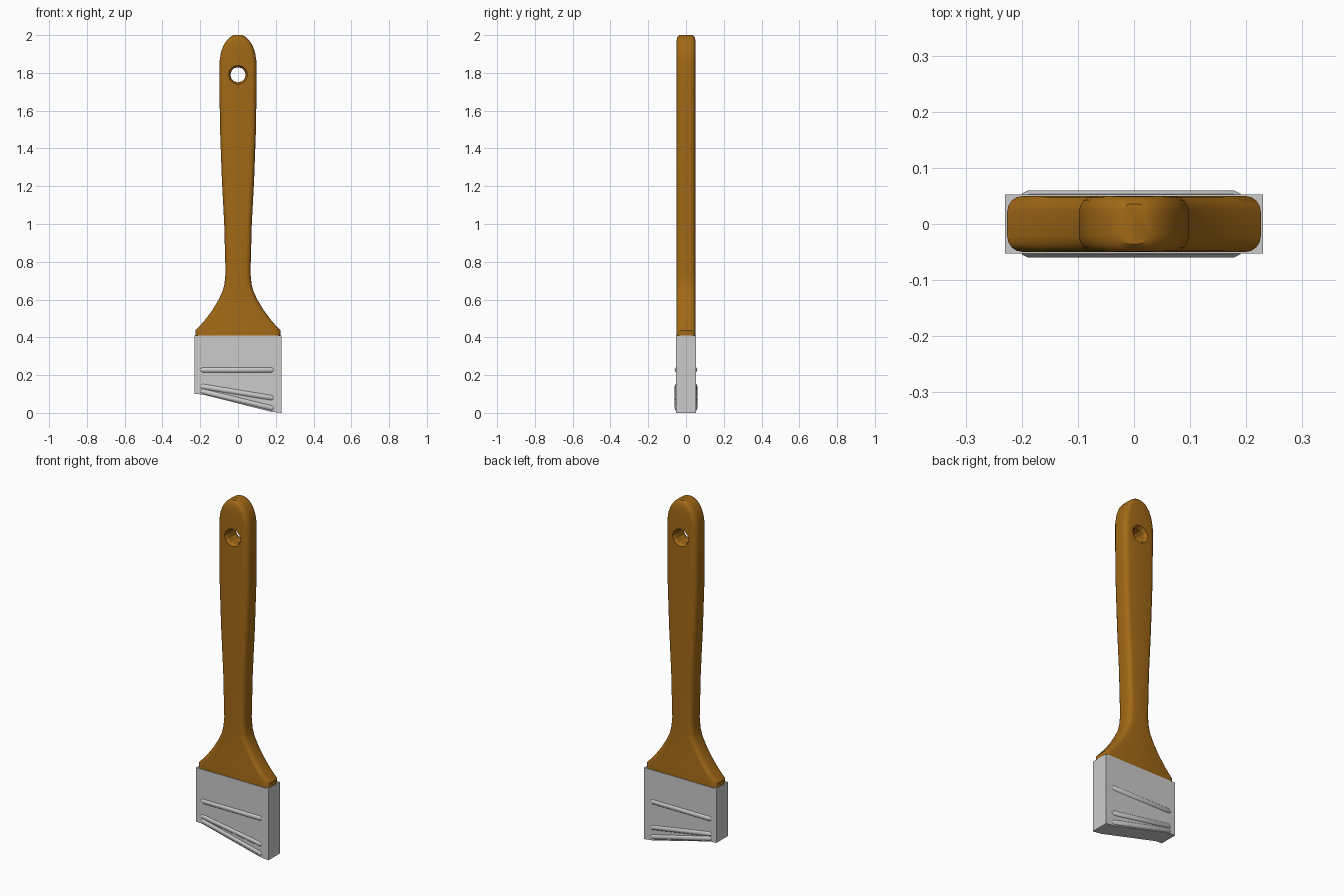
import bpy, bmesh, math

if "Cube" in bpy.data.objects:
    bpy.data.objects.remove(bpy.data.objects["Cube"])


def finish(name, bm, mat=None, smooth=True):
    bmesh.ops.recalc_face_normals(bm, faces=bm.faces[:])
    me = bpy.data.meshes.new(name)
    bm.to_mesh(me)
    bm.free()
    ob = bpy.data.objects.new(name, me)
    bpy.context.collection.objects.link(ob)
    if mat:
        me.materials.append(mat)
    bpy.ops.object.select_all(action='DESELECT')
    ob.select_set(True)
    bpy.context.view_layer.objects.active = ob
    if smooth:
        bpy.ops.object.shade_smooth_by_angle(angle=math.radians(35))
    return ob


def loft(rings):
    bm = bmesh.new()
    loops = [[bm.verts.new(p) for p in ring] for ring in rings]
    n = len(loops[0])
    for a, b in zip(loops, loops[1:]):
        for i in range(n):
            j = (i + 1) % n
            bm.faces.new((a[i], a[j], b[j], b[i]))
    bm.faces.new(loops[0][::-1])
    bm.faces.new(loops[-1])
    return bm


def rounded_section(w, d, z, r=0.028, steps=4):
    r = min(r, w * 0.8, d * 0.8)
    pts = []
    for k, (sx, sy) in enumerate(((1, 1), (-1, 1), (-1, -1), (1, -1))):
        for s in range(steps + 1):
            a = math.pi / 2 * (k + s / steps)
            pts.append((sx * (w - r) + r * math.cos(a),
                        sy * (d - r) + r * math.sin(a), z))
    return pts


wood = bpy.data.materials.new("brown_wood")
wood.diffuse_color = (0.36, 0.14, 0.008, 1)
wood.use_nodes = True
wood.node_tree.nodes["Principled BSDF"].inputs["Base Color"].default_value = wood.diffuse_color

# Handle: half width, half depth, height
profile = [(0.226, 0.05, 0.40), (0.226, 0.05, 0.435), (0.18, 0.05, 0.485),
           (0.135, 0.05, 0.545), (0.105, 0.05, 0.595), (0.083, 0.05, 0.64),
           (0.072, 0.05, 0.68), (0.066, 0.05, 0.74), (0.073, 0.05, 1.0),
           (0.086, 0.05, 1.25), (0.095, 0.05, 1.5), (0.098, 0.05, 1.7),
           (0.098, 0.05, 1.86), (0.09, 0.05, 1.91), (0.075, 0.05, 1.95),
           (0.055, 0.049, 1.977), (0.04, 0.046, 1.99), (0.025, 0.036, 2.0)]
handle = finish("handle", loft([rounded_section(*p) for p in profile]), wood)

# Hanging hole, flared at both faces
cut = [(0.056, -0.06), (0.04, -0.03), (0.04, 0.03), (0.056, 0.06)]
rings = [[(r * math.cos(2 * math.pi * i / 12), y,
           1.79 + r * math.sin(2 * math.pi * i / 12)) for i in range(12)]
         for r, y in cut]
cutter = finish("hole_cutter", loft(rings), wood, smooth=False)
cutter.hide_render = True
bpy.context.view_layer.objects.active = handle
mod = handle.modifiers.new("hole", 'BOOLEAN')
mod.operation = 'DIFFERENCE'
mod.object = cutter
mod.solver = 'EXACT'
bpy.ops.object.modifier_apply(modifier=mod.name)
bpy.data.objects.remove(cutter, do_unlink=True)

# Ferrule: slanted metal sleeve
outline = [(-0.23, 0.41), (-0.23, 0.10), (-0.19, 0.098), (0.175, 0.006),
           (0.23, 0.0), (0.23, 0.41)]
finish("ferrule", loft([[(x, y, z) for x, z in outline]
                        for y in (-0.053, 0.053)]), smooth=False)


# Pressed ribs on both faces of the ferrule
def rib(name, z_left, z_right, side):
    rings = []
    for x, z, s in ((-0.2, z_left, 0.4), (-0.188, z_left, 1),
                    (0.178, z_right, 1), (0.19, z_right, 0.4)):
        rings.append([(x, side * 0.05 + 0.01 * s * math.cos(math.pi * i / 5),
                       z + 0.014 * s * math.sin(math.pi * i / 5))
                      for i in range(10)])
    finish(name, loft(rings))


for label, side in (("front", -1), ("back", 1)):
    rib(label + "_upper_rib", 0.228, 0.228, side)
    rib(label + "_middle_rib", 0.14, 0.08, side)
    rib(label + "_lower_rib", 0.114, 0.026, side)
